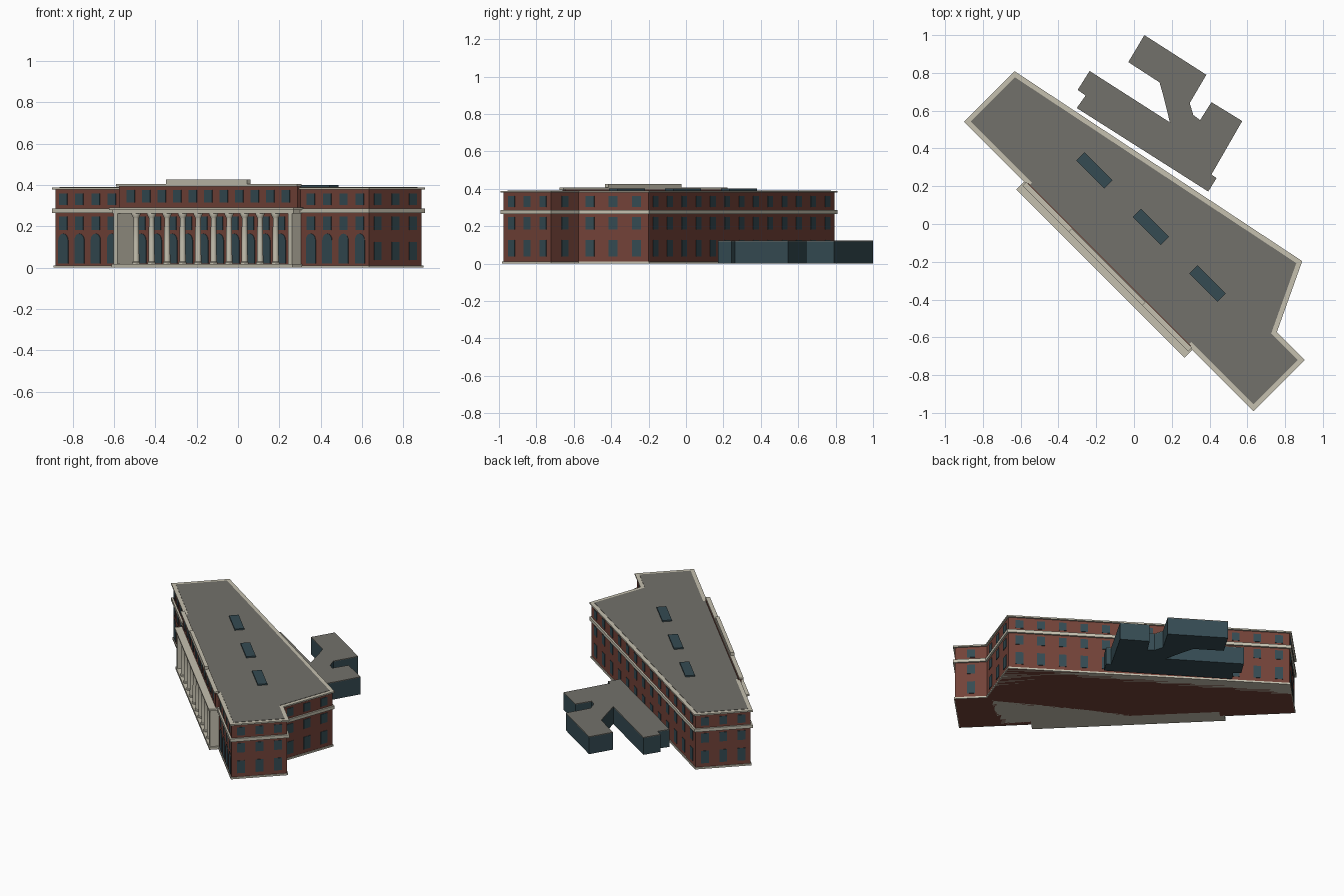
import bpy, bmesh
from math import pi, sin, cos, sqrt
from mathutils import Vector

if "Cube" in bpy.data.objects:
    bpy.data.objects.remove(bpy.data.objects["Cube"])

R2 = sqrt(2)


def material(name, rgb):
    m = bpy.data.materials.new(name)
    m.diffuse_color = (*rgb, 1)
    m.use_nodes = True
    m.node_tree.nodes["Principled BSDF"].inputs["Base Color"].default_value = m.diffuse_color
    return m


BRICK = material("brick", (0.17, 0.055, 0.04))
STONE = material("stone", (0.56, 0.53, 0.43))
ROOF = material("roof_grey", (0.17, 0.165, 0.145))
GLASS = material("glass", (0.035, 0.07, 0.085))


def world(s, v):
    """Facade coordinates: s runs along the 45 degree front, v inward."""
    u = s + 0.06
    return Vector(((u + v) / R2, (v - u) / R2))


def add_prism(bm, pts, z0, z1):
    lo = [bm.verts.new((p[0], p[1], z0)) for p in pts]
    hi = [bm.verts.new((p[0], p[1], z1)) for p in pts]
    bm.faces.new(lo[::-1])
    bm.faces.new(hi)
    for i in range(len(pts)):
        j = (i + 1) % len(pts)
        bm.faces.new((lo[i], lo[j], hi[j], hi[i]))


def finish(name, bm, mat):
    bmesh.ops.recalc_face_normals(bm, faces=bm.faces)
    me = bpy.data.meshes.new(name)
    bm.to_mesh(me)
    bm.free()
    me.materials.append(mat)
    ob = bpy.data.objects.new(name, me)
    bpy.context.collection.objects.link(ob)
    return ob


def prism(name, pts, z0, z1, mat):
    bm = bmesh.new()
    add_prism(bm, pts, z0, z1)
    return finish(name, bm, mat)


def rect(s0, s1, v0, v1):
    return [world(*p) for p in ((s0, v0), (s1, v0), (s1, v1), (s0, v1))]


def offset(pts, d):
    """Mitred offset of a counter-clockwise outline, positive is outward."""
    out = []
    for i, p in enumerate(pts):
        a = (p - pts[i - 1]).normalized()
        b = (pts[(i + 1) % len(pts)] - p).normalized()
        na, nb = Vector((a.y, -a.x)), Vector((b.y, -b.x))
        out.append(p + (na + nb) * (d / (1 + na.dot(nb))))
    return out


# Main block outline, with a recessed loggia below and a projecting attic above
A, D, E, F, G, B = [(-1.068, -0.241), (1.077, -0.242), (1.077, 0.118),
                    (0.872, 0.118), (0.702, 0.477), (-1.068, 0.115)]
REC, ATT, HALF = -0.19, -0.263, 0.61
tail = [D, E, F, G, B]


def outline(half, v):
    mid = [(-half, A[1]), (-half, v), (half, v), (half, A[1])]
    return [world(*p) for p in [A] + mid + tail]


lower, upper = outline(HALF - 0.02, REC), outline(HALF, ATT)
plain = [world(*p) for p in [A] + tail]
prism("lower_walls", lower, 0, 0.27, BRICK)
prism("upper_walls", upper, 0.27, 0.382, BRICK)
prism("plinth", offset(lower, 0.006), 0, 0.012, STONE)
prism("string_course", offset(plain, 0.012), 0.265, 0.287, STONE)
prism("cornice", offset(plain, 0.012), 0.379, 0.389, STONE)
prism("roof", offset(upper, -0.014), 0.38, 0.391, ROOF)

# Attic front, its cornice and the central parapet
prism("attic_front", rect(-HALF, HALF, ATT, ATT + 0.02), 0.28, 0.397, BRICK)
prism("attic_cornice", rect(-0.62, 0.62, -0.275, -0.247), 0.394, 0.406, STONE)
prism("central_parapet", rect(-0.276, 0.276, -0.275, -0.25), 0.4, 0.426, STONE)

# Portico: floor, entablature and end walls
prism("portico_floor", rect(-0.62, 0.62, -0.306, REC), 0, 0.018, STONE)
prism("entablature", rect(-0.618, 0.618, -0.3, REC), 0.262, 0.28, STONE)
prism("entablature_cap", rect(-0.63, 0.63, -0.311, -0.2), 0.279, 0.291, STONE)
bm = bmesh.new()
for s in (-0.597, 0.597):
    add_prism(bm, rect(s - 0.014, s + 0.014, -0.3, REC), 0.01, 0.265)
finish("portico_end_walls", bm, STONE)

# Ten turned columns
BAY, N = 0.106, 16
profile = [(0.02, 0.016), (0.02, 0.026), (0.0155, 0.03), (0.015, 0.12),
           (0.013, 0.238), (0.015, 0.243), (0.021, 0.256), (0.021, 0.264)]
bm = bmesh.new()
for c in range(10):
    o = world((c - 4.5) * BAY, -0.28)
    rings = [[bm.verts.new((o.x + r * cos(2 * pi * k / N), o.y + r * sin(2 * pi * k / N), z))
              for k in range(N)] for r, z in profile]
    for lo, hi in zip(rings, rings[1:]):
        for k in range(N):
            j = (k + 1) % N
            bm.faces.new((lo[k], lo[j], hi[j], hi[k])).smooth = True
    bm.faces.new(rings[0][::-1])
    bm.faces.new(rings[-1])
cols = finish("columns", bm, STONE)
bpy.context.view_layer.objects.active = cols
cols.select_set(True)
bpy.ops.object.shade_smooth_by_angle()

# Window panels
GROUND, SECOND, THIRD = (0.038, 0.125), (0.183, 0.248), (0.303, 0.36)


def windows(bm, p, q, n, zs, w=0.05, arch=False):
    """n evenly spaced panels on the wall from p to q (outside on the right)."""
    d = (q - p).normalized()
    nrm = Vector((d.y, -d.x))
    h, (z0, z1) = w / 2, zs
    shape = [(-h, z0), (h, z0)]
    if arch:
        shape += [(h * cos(pi * k / 8), z1 - h + h * sin(pi * k / 8)) for k in range(9)]
    else:
        shape += [(h, z1), (-h, z1)]
    for i in range(n):
        c = p + (q - p) * ((i + 0.5) / n)
        ring = [[bm.verts.new((*(c + d * a + nrm * e), z)) for a, z in shape]
                for e in (-0.004, 0.003)]
        bm.faces.new(ring[0])
        bm.faces.new(ring[1])
        for k in range(len(shape)):
            j = (k + 1) % len(shape)
            bm.faces.new((ring[0][k], ring[0][j], ring[1][j], ring[1][k]))


bm = bmesh.new()
ends = [world(*p) for p in tail + [A]]
for p, q, n in zip(ends, ends[1:], (3, 1, 3, 13, 3)):
    for zs in (GROUND, SECOND, THIRD):
        windows(bm, p, q, n, zs)
finish("side_and_back_windows", bm, GLASS)

bm = bmesh.new()
m = 5.5 * BAY
runs = [(-1.068, -0.625, A[1], 4), (0.625, 1.072, A[1], 4), (-m, m, REC, 11)]
for s0, s1, v, n in runs:
    p, q = world(s0, v), world(s1, v)
    windows(bm, p, q, n, (0.02, 0.165), 0.066, True)
    windows(bm, p, q, n, SECOND, 0.055)
    if n == 4:
        windows(bm, p, q, n, THIRD, 0.055)
windows(bm, world(-m, ATT), world(m, ATT), 11, (0.315, 0.375), 0.055)
finish("front_windows", bm, GLASS)

# Roof skylights
bm = bmesh.new()
for s in (-0.409, 0.014, 0.438):
    add_prism(bm, rect(s - 0.105, s + 0.105, 0.022, 0.084), 0.385, 0.4)
finish("skylights", bm, GLASS)

# Low glazed annex behind the building
annex = [(0.055, 1.0), (-0.03, 0.857), (0.135, 0.75), (0.155, 0.68), (0.19, 0.538),
         (-0.235, 0.81), (-0.298, 0.71), (-0.256, 0.68), (-0.303, 0.614), (0.393, 0.172),
         (0.437, 0.243), (0.41, 0.262), (0.573, 0.545), (0.41, 0.645), (0.35, 0.55),
         (0.314, 0.577), (0.295, 0.64), (0.383, 0.79)]
prism("annex_walls", annex, 0, 0.118, GLASS)
prism("annex_roof", annex, 0.118, 0.123, ROOF)
